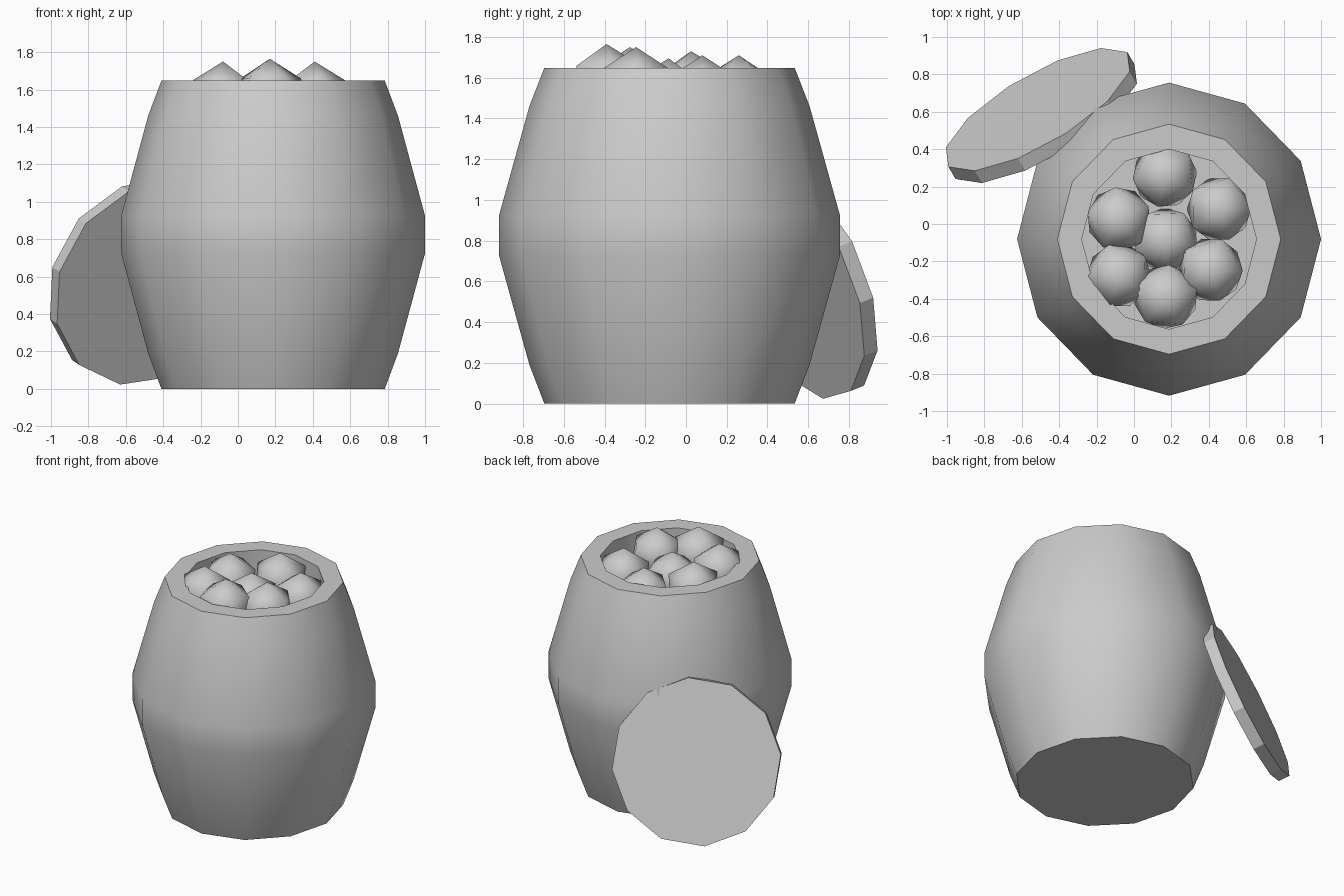
import bpy, bmesh, math, random
from mathutils import Matrix, Vector

if "Cube" in bpy.data.objects:
    bpy.data.objects.remove(bpy.data.objects["Cube"])

random.seed(4)
CX, CY = 0.1875, -0.081
SIDES = 12


def finish(bm, name, angle):
    bmesh.ops.recalc_face_normals(bm, faces=bm.faces)
    mesh = bpy.data.meshes.new(name)
    bm.to_mesh(mesh)
    bm.free()
    obj = bpy.data.objects.new(name, mesh)
    bpy.context.collection.objects.link(obj)
    bpy.ops.object.select_all(action='DESELECT')
    obj.select_set(True)
    bpy.context.view_layer.objects.active = obj
    bpy.ops.object.shade_smooth_by_angle(angle=math.radians(angle))
    return obj


def lathe(bm, profile, phase=0.0, stretch=1.0):
    """Join rings of (radius, z), capping both ends."""
    rings = []
    for r, z in profile:
        angles = [phase + math.tau * i / SIDES for i in range(SIDES)]
        rings.append([bm.verts.new((r * math.cos(a), r * stretch * math.sin(a), z))
                      for a in angles])
    for low, high in zip(rings, rings[1:]):
        for i in range(SIDES):
            j = (i + 1) % SIDES
            bm.faces.new((low[i], low[j], high[j], high[i]))
    bm.faces.new(rings[0][::-1])
    bm.faces.new(rings[-1])


# Barrel: bulging wall, flat rim, recessed floor under the fruit
bm = bmesh.new()
lathe(bm, [(0.597, 0), (0.668, 0.19), (0.8125, 0.725), (0.8125, 0.925),
           (0.668, 1.46), (0.597, 1.648), (0.467, 1.648), (0.467, 1.45)],
      stretch=1.03)
barrel = finish(bm, "barrel", 42)
barrel.location = (CX, CY, 0)

# Lid: thin disc leaning against the back left of the barrel
bm = bmesh.new()
lathe(bm, [(0.572, -0.04), (0.572, 0.04)], phase=math.radians(7))
lid = finish(bm, "lid", 20)
n = Vector((-0.48, 0.82, 0.33)).normalized()
v = (Vector((0, 0, 1)) - n * n.z).normalized()
u = v.cross(n)
lid.matrix_world = (Matrix.Translation((-0.495, 0.58, 0.5725))
                    @ Matrix((u, v, n)).transposed().to_4x4())

# Fruit: faceted balls, each given by the position of its top point
R = 0.192
tops = [(0.17, -0.39, 1.765), (-0.08, -0.275, 1.75), (0.41, -0.245, 1.75),
        (0.17, -0.085, 1.695), (-0.08, 0.025, 1.73), (0.455, 0.08, 1.71),
        (0.165, 0.26, 1.71)]
for i, (x, y, z) in enumerate(tops):
    bm = bmesh.new()
    bmesh.ops.create_icosphere(bm, subdivisions=1, radius=R)
    ball = finish(bm, f"fruit_{i + 1}", 60)
    ball.location = (x, y, z - R)
    ball.rotation_euler.z = random.uniform(0, math.tau)
